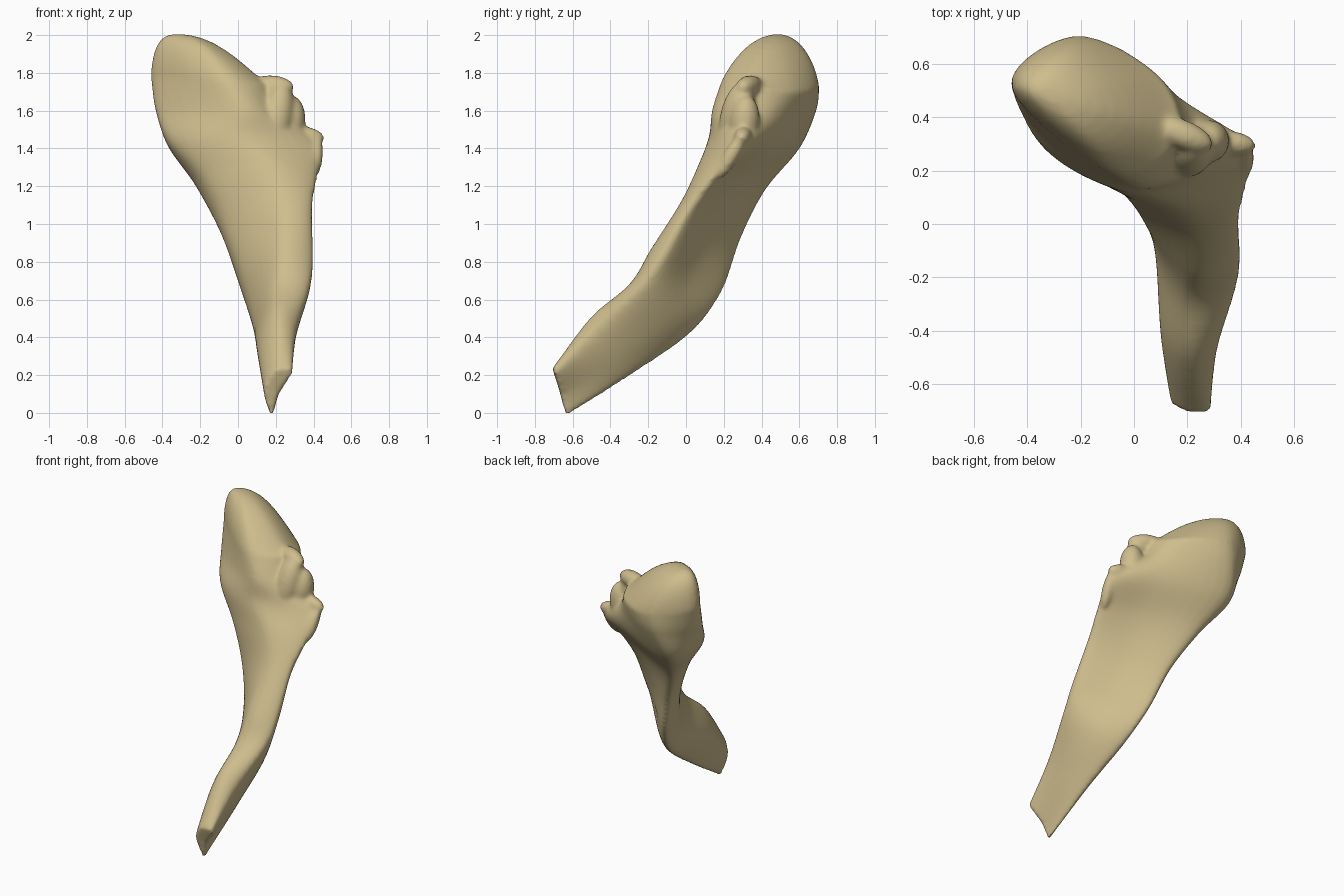
import bpy, bmesh, math
from mathutils import Vector, Matrix

if "Cube" in bpy.data.objects:
    bpy.data.objects.remove(bpy.data.objects["Cube"])

bone_mat = bpy.data.materials.new("tan bone")
bone_mat.diffuse_color = (0.62, 0.51, 0.27, 1)
bone_mat.use_nodes = True
bone_mat.node_tree.nodes["Principled BSDF"].inputs["Base Color"].default_value = bone_mat.diffuse_color

# Five rails running from the broken lower end up to the head
front = [(.20, -.705, .225), (.20, -.50, .505), (.20, -.29, .67), (.22, -.18, .86), (.22, -.03, 1.10),
         (.16, .06, 1.30), (.03, .12, 1.46), (.0, .14, 1.60), (-.08, .19, 1.75)]
right = [(.29, -.70, .22), (.31, -.48, .44), (.38, -.25, .66), (.40, -.13, .82), (.395, .02, 1.08),
         (.42, .14, 1.25), (.435, .27, 1.42), (.23, .29, 1.60), (.16, .32, 1.74)]
hollow = [(.215, -.655, .09), (.25, -.37, .28), (.265, -.08, .50), (.225, .03, .72), (.20, .14, .98),
          (.19, .27, 1.22), (.19, .43, 1.42), (.13, .51, 1.60), (.09, .56, 1.70)]
rear = [(.178, -.635, -.02), (.155, -.28, .21), (.11, .02, .42), (.04, .19, .64), (-.05, .29, .92),
        (-.18, .42, 1.18), (-.28, .60, 1.40), (-.24, .69, 1.60), (-.22, .705, 1.72)]
left = [(.138, -.67, .12), (.10, -.42, .36), (.08, -.11, .52), (.025, .03, .73), (-.06, .13, .99),
        (-.17, .19, 1.23), (-.35, .30, 1.43), (-.43, .43, 1.60), (-.46, .51, 1.78)]


def spline(points, steps, closed):
    """Smooth curve through the points."""
    p = [Vector(q) for q in points]
    n = len(p)
    get = (lambda i: p[i % n]) if closed else (lambda i: p[min(max(i, 0), n - 1)])
    out = []
    for i in range(n if closed else n - 1):
        a, b, c, d = get(i - 1), get(i), get(i + 1), get(i + 2)
        for s in range(steps):
            t = s / steps
            out.append(.5 * (2 * b + (c - a) * t + (2 * a - 5 * b + 4 * c - d) * t * t
                             + (3 * b - a - 3 * c + d) * t ** 3))
    if not closed:
        out.append(p[-1])
    return out


bm = bmesh.new()

# Bone shaft and head lofted through the rails
rails = [spline(r, 6, False) for r in (front, right, hollow, rear, left)]
rings = [[bm.verts.new(co) for co in spline(station, 7, True)] for station in zip(*rails)]


def bridge(a, b):
    n = len(a)
    for i in range(n):
        bm.faces.new((a[i], a[(i + 1) % n], b[(i + 1) % n], b[i]))


for lower, upper in zip(rings, rings[1:]):
    bridge(lower, upper)

# Rounded crown: domed and fuller on the left, sloping off towards the right
apex = Vector((-.31, .48, 2.005))
last = rings[-1]
for k in range(1, 12):
    a = k / 12 * math.pi / 2
    ring = []
    for v in rings[-1]:
        slope = min(max((v.co.x + .3) / .5, 0), 1)
        full = min(max((-.25 - v.co.x) / .2, 0), 1)
        co = apex.lerp(v.co, math.cos(a) ** (1 - .4 * full))
        co.z = v.co.z + (apex.z - v.co.z) * math.sin(a) ** (1 + 1.6 * slope)
        ring.append(bm.verts.new(co))
    bridge(last, ring)
    last = ring
tip = bm.verts.new(apex)
for i in range(len(last)):
    bm.faces.new((last[i], last[(i + 1) % len(last)], tip))

# Flat broken end
centre = bm.verts.new(sum((v.co for v in rings[0]), Vector()) / len(rings[0]))
for i in range(len(rings[0])):
    bm.faces.new((rings[0][(i + 1) % len(rings[0])], rings[0][i], centre))


def lump(start, end, radius):
    """Knobbly ridge: a stretched ball running from start to end."""
    start, end = Vector(start), Vector(end)
    axis = end - start
    turn = axis.to_track_quat('Z', 'Y').to_matrix().to_4x4()
    size = Matrix.Diagonal((radius, radius, axis.length / 2 + radius * .5, 1))
    bmesh.ops.create_uvsphere(bm, u_segments=20, v_segments=14, radius=1,
                              matrix=Matrix.Translation((start + end) / 2) @ turn @ size)


# Joint knobs beside the head
lump((.23, .30, 1.71), (.18, .24, 1.42), .09)
lump((.285, .32, 1.64), (.27, .30, 1.44), .08)
lump((.27, .30, 1.725), (.10, .37, 1.74), .055)
lump((.42, .29, 1.45), (.40, .18, 1.26), .04)
lump((.435, .295, 1.455), (.31, .31, 1.48), .045)

bmesh.ops.recalc_face_normals(bm, faces=bm.faces[:])
mesh = bpy.data.meshes.new("bone")
bm.to_mesh(mesh)
bm.free()
bone = bpy.data.objects.new("bone", mesh)
bpy.context.collection.objects.link(bone)
mesh.materials.append(bone_mat)

# Fuse shaft and knobs into one surface
remesh = bone.modifiers.new("fuse", 'REMESH')
remesh.mode = 'VOXEL'
remesh.voxel_size = .013
remesh.use_smooth_shade = True
blend = bone.modifiers.new("blend", 'SMOOTH')
blend.factor = .5
blend.iterations = 8

bpy.context.view_layer.objects.active = bone
bone.select_set(True)
for name in ("fuse", "blend"):
    bpy.ops.object.modifier_apply(modifier=name)
if not bone.data.materials:
    bone.data.materials.append(bone_mat)
bpy.ops.object.shade_smooth_by_angle(angle=math.radians(40))
